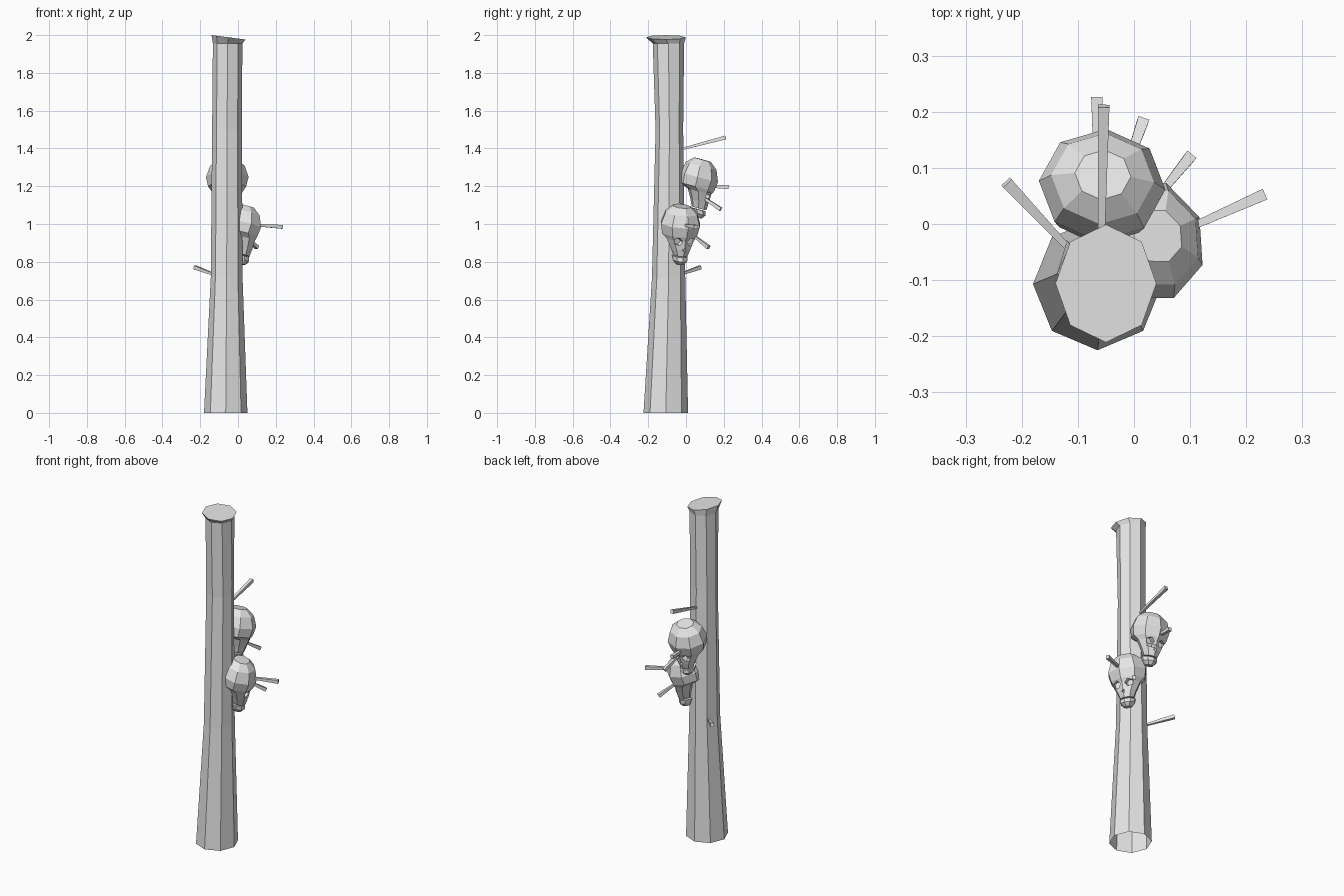
import bpy, bmesh, math
from mathutils import Vector, Matrix

if "Cube" in bpy.data.objects:
    bpy.data.objects.remove(bpy.data.objects["Cube"])

grey = bpy.data.materials.new("pale_grey")
grey.diffuse_color = (0.8, 0.8, 0.8, 1)
grey.use_nodes = True
grey.node_tree.nodes["Principled BSDF"].inputs["Base Color"].default_value = grey.diffuse_color


def make_object(name, bm, matrix=None):
    bmesh.ops.recalc_face_normals(bm, faces=bm.faces)
    if matrix:
        bm.transform(matrix)
    mesh = bpy.data.meshes.new(name)
    bm.to_mesh(mesh)
    bm.free()
    mesh.materials.append(grey)
    obj = bpy.data.objects.new(name, mesh)
    bpy.context.collection.objects.link(obj)
    return obj


def loft(rings, sides=8, cap_bottom=True):
    """Rings are (z, centre x, centre y, radius x, radius y)."""
    bm = bmesh.new()
    loops = []
    for z, cx, cy, rx, ry in rings:
        angles = [2 * math.pi * i / sides for i in range(sides)]
        loops.append([bm.verts.new((cx + rx * math.cos(a), cy + ry * math.sin(a), z))
                      for a in angles])
    for low, high in zip(loops, loops[1:]):
        for i in range(sides):
            j = (i + 1) % sides
            bm.faces.new((low[i], low[j], high[j], high[i]))
    bm.faces.new(loops[-1])
    if cap_bottom:
        bm.faces.new(loops[0][::-1])
    return bm


# Post: tapered octagon, open underneath, flared sloping top
post = loft([(0, -.065, -.107, .115, .118), (.72, -.06, -.092, .084, .088),
             (1.5, -.058, -.088, .079, .073), (1.955, -.055, -.093, .078, .083),
             (2.0, -.05, -.106, .09, .105)], cap_bottom=False)
for v in post.verts:
    if v.co.z > 1.99:
        v.co.z -= .13 * (v.co.x + .14)
make_object("post", post)


def socket(sides, radius, centre, roll, stretch):
    """Prism along y used to cut a face opening."""
    bm = bmesh.new()
    bmesh.ops.create_cone(bm, cap_ends=True, segments=sides, radius1=radius,
                          radius2=radius * .7, depth=.07)
    bm.transform(Matrix.Translation(centre) @ Matrix.Rotation(roll, 4, 'Y')
                 @ Matrix.Diagonal((stretch, 1, 1, 1))
                 @ Matrix.Rotation(math.pi / 2, 4, 'X'))
    return make_object("socket_cutter", bm)


def skull(name, centre, heading):
    place = (Matrix.Translation(centre)
             @ Matrix.Rotation(math.radians(heading - 90), 4, 'Z')
             @ Matrix.Rotation(math.radians(-15), 4, 'X'))
    # Cranium with upper face
    head = make_object(name, loft([
        (-.148, 0, .042, .040, .040), (-.112, 0, .036, .056, .050),
        (-.062, 0, .022, .082, .064), (-.040, 0, .000, .101, .097),
        (.012, 0, .000, .113, .104), (.072, 0, -.004, .092, .084),
        (.106, 0, -.006, .050, .046)]))
    # Eye and nose openings
    cutters = [socket(5, .027, (s * .037, .09, -.068), s * -.25, 1.15) for s in (-1, 1)]
    cutters.append(socket(3, .016, (0, .102, -.112), math.pi / 2, 1))
    for c in cutters:
        c.hide_render = True
        mod = head.modifiers.new("cut", 'BOOLEAN')
        mod.operation, mod.solver, mod.object = 'DIFFERENCE', 'EXACT', c
    bpy.context.view_layer.update()
    dg = bpy.context.evaluated_depsgraph_get()
    mesh = bpy.data.meshes.new_from_object(head.evaluated_get(dg))
    head.modifiers.clear()
    head.data = mesh
    for c in cutters:
        bpy.data.objects.remove(c)
    mesh.transform(place)
    # Lower jaw
    make_object(name + "_jaw", loft([(-.197, 0, .046, .022, .024),
                                     (-.176, 0, .044, .040, .042),
                                     (-.154, 0, .034, .044, .046)]), place)


skull("upper_skull", (-.057, .066, 1.237), 86)
skull("lower_skull", (.022, -.03, .99), 24)


# Spikes: square, widening towards the free end
def spike(name, start, end):
    a, b = Vector(start), Vector(end)
    bm = bmesh.new()
    bmesh.ops.create_cone(bm, cap_ends=True, segments=4, radius1=.008,
                          radius2=.0145, depth=(b - a).length)
    make_object(name, bm, Matrix.Translation((a + b) / 2)
                @ (b - a).to_track_quat('Z', 'Y').to_matrix().to_4x4()
                @ Matrix.Rotation(math.pi / 4, 4, 'Z'))


spike("post_spike_high", (-.058, -.03, 1.395), (-.054, .21, 1.458))
spike("post_spike_low", (-.12, -.04, .73), (-.227, .074, .77))
spike("upper_skull_spike", (-.066, .10, 1.2), (-.066, .226, 1.195))
spike("upper_skull_side_spike", (-.02, .08, 1.148), (.016, .184, 1.078))
spike("lower_skull_spike", (.08, -.015, .995), (.233, .053, .985))
spike("lower_skull_side_spike", (.04, .045, .935), (.1, .12, .876))
